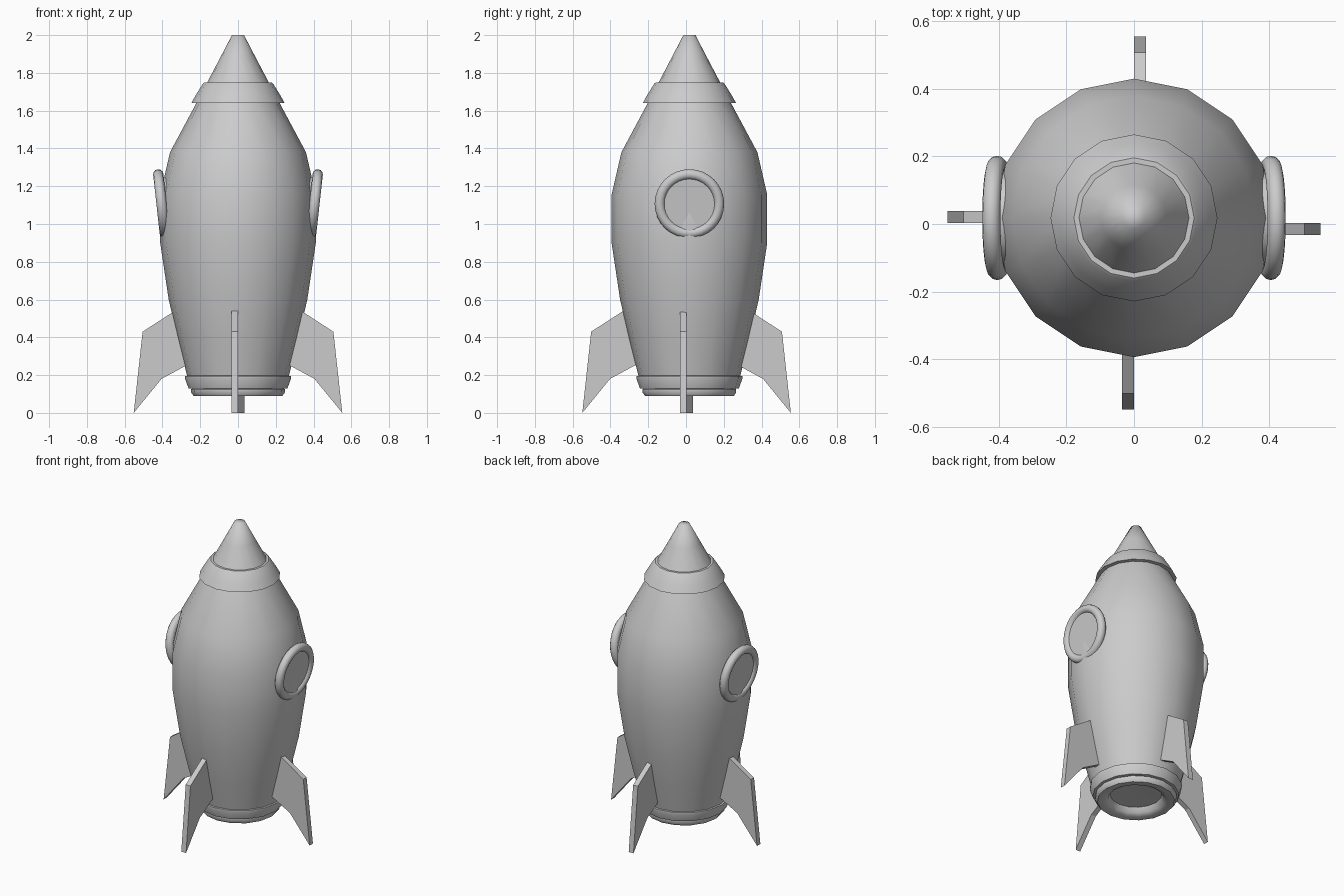
import bpy, bmesh
from math import cos, sin, pi, radians
from mathutils import Matrix, Vector

if "Cube" in bpy.data.objects:
    bpy.data.objects.remove(bpy.data.objects["Cube"])

SIDES = 16
BODY_Y = 0.018   # hull axis sits slightly behind the fin axis
FIN_Y = 0.003


def finish(bm, name, smooth_angle=None):
    bmesh.ops.recalc_face_normals(bm, faces=bm.faces)
    mesh = bpy.data.meshes.new(name)
    bm.to_mesh(mesh)
    bm.free()
    obj = bpy.data.objects.new(name, mesh)
    bpy.context.collection.objects.link(obj)
    if smooth_angle:
        bpy.ops.object.select_all(action='DESELECT')
        obj.select_set(True)
        bpy.context.view_layer.objects.active = obj
        bpy.ops.object.shade_smooth_by_angle(angle=radians(smooth_angle))
    return obj


def lathe(name, profile, angle=40):
    """Revolve (radius, z) points; both ends lie on the axis."""
    bm = bmesh.new()
    rings = []
    for r, z in profile:
        if r == 0:
            rings.append([bm.verts.new((0, BODY_Y, z))] * SIDES)
        else:
            rings.append([bm.verts.new((r * sin(2 * pi * i / SIDES),
                                        BODY_Y + r * cos(2 * pi * i / SIDES), z))
                          for i in range(SIDES)])
    for a, b in zip(rings, rings[1:]):
        for i in range(SIDES):
            j = (i + 1) % SIDES
            bm.faces.new(list(dict.fromkeys((a[i], a[j], b[j], b[i]))))
    return finish(bm, name, angle)


# Hull
lathe("hull", [(0, 0.19), (0.268, 0.19), (0.318, 0.39), (0.367, 0.60), (0.412, 0.90),
               (0.412, 1.155), (0.36, 1.38), (0.218, 1.645), (0, 1.645)])

# Nose collar and nose cone
lathe("nose_collar", [(0, 1.64), (0.247, 1.64), (0.225, 1.68), (0.186, 1.743),
                      (0.178, 1.75), (0, 1.75)])
lathe("nose_cone", [(0, 1.74), (0.168, 1.74), (0.097, 1.875), (0.032, 2.0), (0, 2.0)], 70)

# Tail band and hollow exhaust nozzle
lathe("tail_band", [(0, 0.16), (0.20, 0.13), (0.262, 0.13), (0.280, 0.18),
                    (0.280, 0.195), (0.262, 0.198), (0, 0.198)])
lathe("exhaust_nozzle", [(0, 0.155), (0.15, 0.155), (0.17, 0.105), (0.195, 0.09),
                         (0.235, 0.09), (0.248, 0.108), (0.248, 0.125), (0.22, 0.14), (0, 0.157)])

# Portholes: tilted ring and pane on each side
for side, label in ((1, "right"), (-1, "left")):
    place = (Matrix.Translation((side * 0.405, BODY_Y, 1.107))
             @ Matrix.Rotation(side * radians(90 + 6.3), 4, 'Y'))
    bpy.ops.mesh.primitive_torus_add(major_radius=0.157, minor_radius=0.027,
                                     major_segments=32, minor_segments=12)
    ring = bpy.context.object
    ring.name = label + "_porthole_ring"
    ring.matrix_world = place
    bpy.ops.object.shade_smooth()

    bm = bmesh.new()
    bmesh.ops.create_cone(bm, cap_ends=True, segments=32, radius1=0.14, radius2=0.14, depth=0.06,
                          matrix=place @ Matrix.Translation((0, 0, -0.018)))
    finish(bm, label + "_porthole_pane", 40)

# Four fins, each offset to one side of its radial line
FIN = [(0.25, 0.26), (0.285, 0.245), (0.405, 0.18), (0.552, 0.0),
       (0.505, 0.43), (0.335, 0.54), (0.25, 0.54)]
for k, label in enumerate(("right", "back", "left", "front")):
    bm = bmesh.new()
    face = bm.faces.new([bm.verts.new((r, 0, z)) for r, z in FIN])
    ext = bmesh.ops.extrude_face_region(bm, geom=[face], use_keep_orig=True)
    moved = [v for v in ext["geom"] if isinstance(v, bmesh.types.BMVert)]
    bmesh.ops.translate(bm, verts=moved, vec=Vector((0, -0.035, 0)))
    bm.transform(Matrix.Translation((0, FIN_Y, 0)) @ Matrix.Rotation(k * pi / 2, 4, 'Z'))
    finish(bm, label + "_fin")
